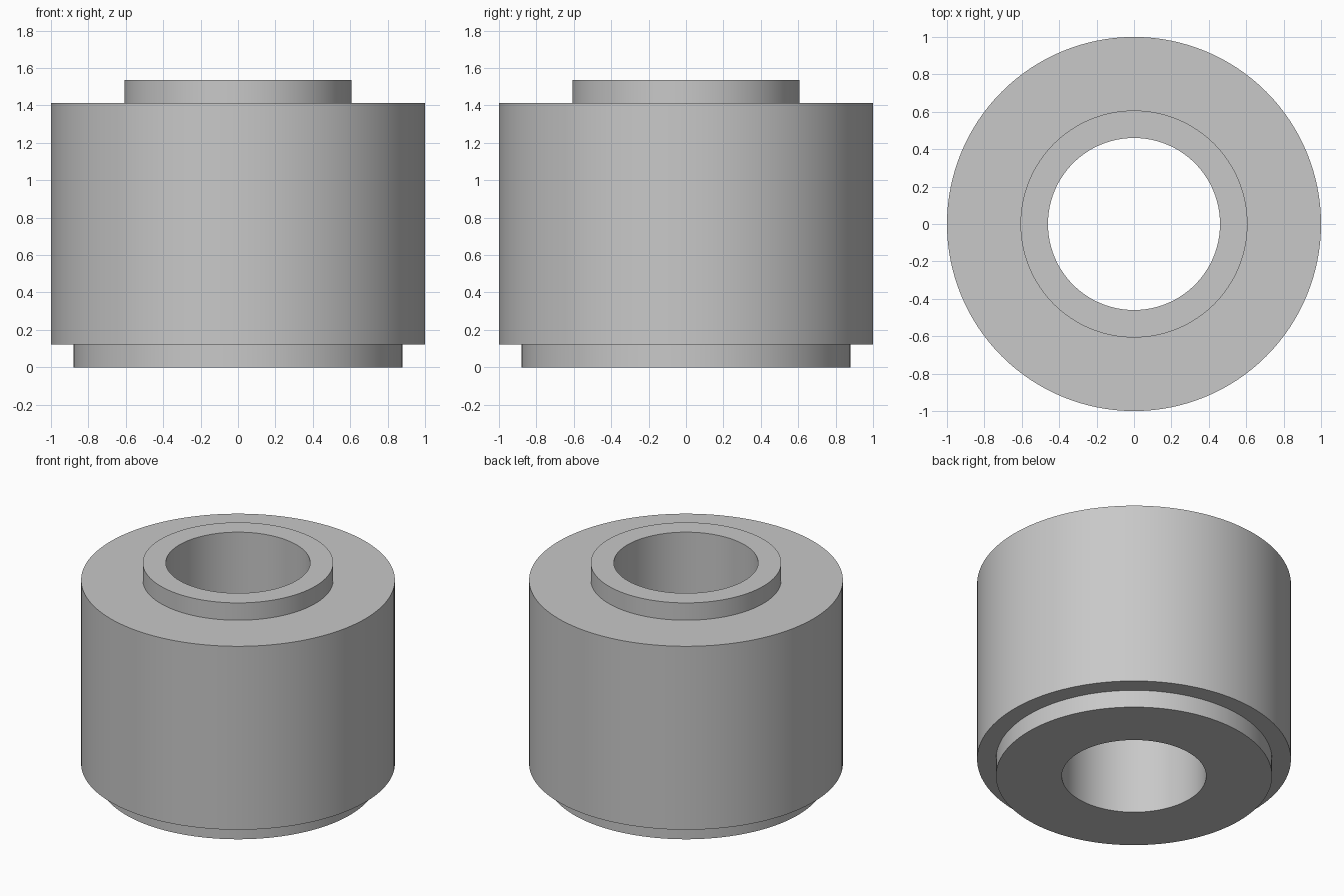
import bpy
import bmesh
from math import cos, sin, tau, radians

cube = bpy.data.objects.get("Cube")
if cube:
    bpy.data.objects.remove(cube, do_unlink=True)

SEGMENTS = 128
BORE = 0.46

grey = bpy.data.materials.new("plain grey")
grey.use_nodes = True
colour = (0.58, 0.58, 0.58, 1)
grey.diffuse_color = colour
grey.node_tree.nodes["Principled BSDF"].inputs["Base Color"].default_value = colour


def lathe(name, profile):
    """Revolve a closed (radius, height) profile around the z axis."""
    bm = bmesh.new()
    rings = [[bm.verts.new((r * cos(tau * i / SEGMENTS), r * sin(tau * i / SEGMENTS), z))
              for i in range(SEGMENTS)] for r, z in profile]
    for k, ring in enumerate(rings):
        above = rings[(k + 1) % len(rings)]
        for i in range(SEGMENTS):
            j = (i + 1) % SEGMENTS
            bm.faces.new((ring[i], ring[j], above[j], above[i]))
    bmesh.ops.recalc_face_normals(bm, faces=bm.faces)
    mesh = bpy.data.meshes.new(name)
    bm.to_mesh(mesh)
    bm.free()
    mesh.materials.append(grey)
    obj = bpy.data.objects.new(name, mesh)
    bpy.context.collection.objects.link(obj)
    return obj


# Stepped bushing: lower spigot, wide body, upper collar and a straight bore
bushing = lathe("stepped_bushing", [
    (BORE, 0), (0.88, 0), (0.88, 0.123),
    (1, 0.123), (1, 1.413),
    (0.607, 1.413), (0.607, 1.535), (BORE, 1.535),
])

bpy.ops.object.select_all(action="DESELECT")
bushing.select_set(True)
bpy.context.view_layer.objects.active = bushing
bpy.ops.object.shade_smooth_by_angle(angle=radians(30))
